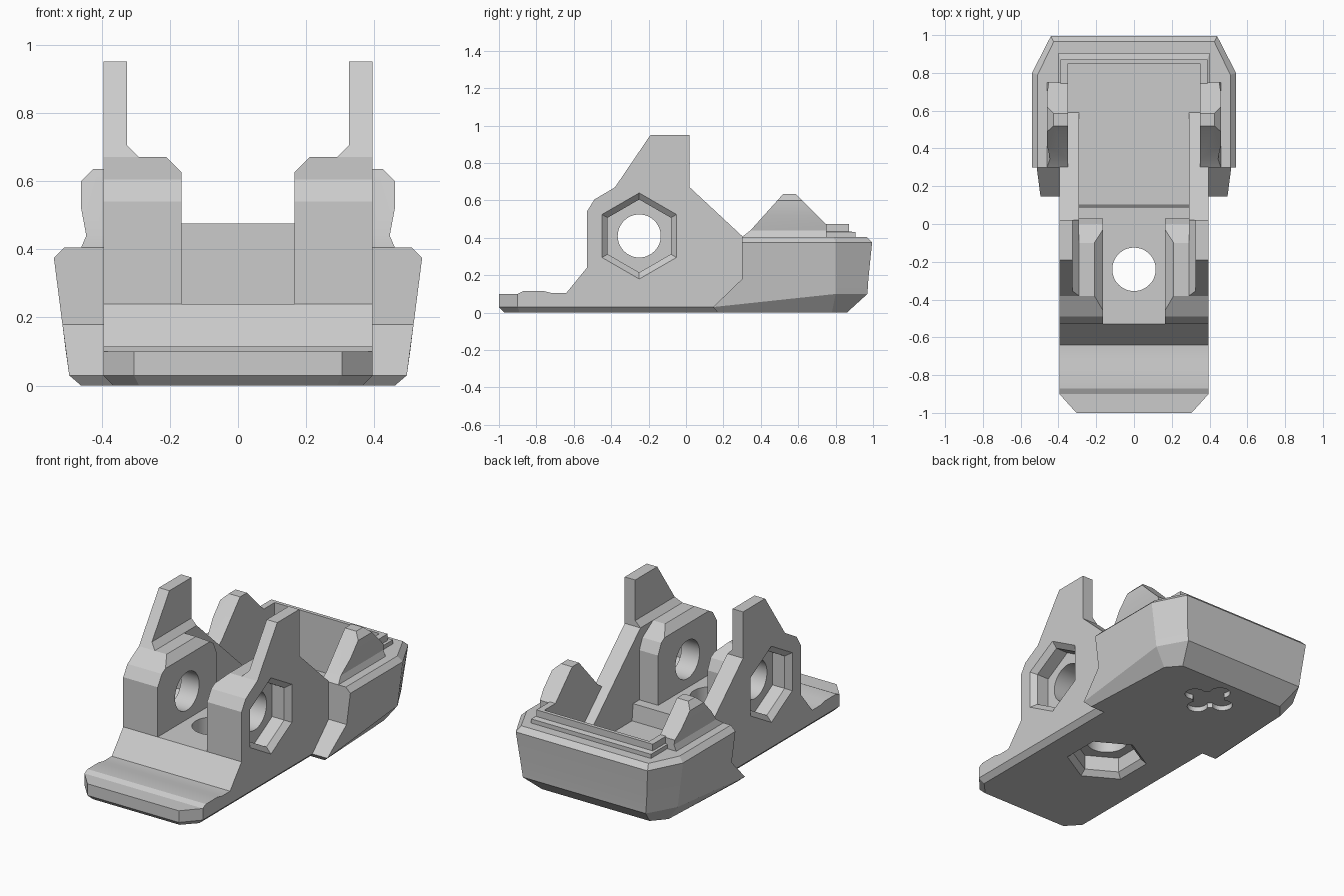
import bpy
import bmesh
from math import sin, cos, pi, radians

cube = bpy.data.objects.get("Cube")
if cube:
    bpy.data.objects.remove(cube, do_unlink=True)

GREY = (0.6, 0.6, 0.6, 1)
grey = bpy.data.materials.new("plain grey")
grey.use_nodes = True
grey.diffuse_color = GREY
grey.node_tree.nodes["Principled BSDF"].inputs["Base Color"].default_value = GREY


def loft(name, rings):
    """Closed solid through rings that have equal point counts."""
    bm = bmesh.new()
    vs = [[bm.verts.new(p) for p in ring] for ring in rings]
    n = len(vs[0])
    bm.faces.new(vs[0])
    bm.faces.new(vs[-1])
    for a, b in zip(vs, vs[1:]):
        for i in range(n):
            j = (i + 1) % n
            bm.faces.new((a[i], a[j], b[j], b[i]))
    bmesh.ops.recalc_face_normals(bm, faces=bm.faces)
    mesh = bpy.data.meshes.new(name)
    bm.to_mesh(mesh)
    bm.free()
    mesh.materials.append(grey)
    ob = bpy.data.objects.new(name, mesh)
    bpy.context.collection.objects.link(ob)
    return ob


def side_extrude(name, profile, x0, x1):
    return loft(name, [[(x, y, z) for y, z in profile] for x in (x0, x1)])


def front_extrude(name, section, y0, y1):
    return loft(name, [[(x, y, z) for x, z in section] for y in (y0, y1)])


def box(name, x, y0, y1, z0, z1):
    return front_extrude(name, [(-x, z0), (x, z0), (x, z1), (-x, z1)], y0, y1)


def round_x(name, stations, sides):
    """Solid along x about the cross bolt axis; stations are (x, radius)."""
    return loft(name, [[(x, -.25 + r * sin(2 * pi * i / sides),
                         .41 + r * cos(2 * pi * i / sides))
                        for i in range(sides)] for x, r in stations])


def round_z(name, stations, sides, cx=0, cy=-.24):
    return loft(name, [[(cx + r * sin(2 * pi * i / sides),
                         cy + r * cos(2 * pi * i / sides), z)
                        for i in range(sides)] for z, r in stations])


def boolean(ob, other, operation="DIFFERENCE", keep=False):
    mod = ob.modifiers.new("boolean", "BOOLEAN")
    mod.object = other
    mod.operation = operation
    mod.solver = "EXACT"
    bpy.context.view_layer.objects.active = ob
    bpy.ops.object.modifier_apply(modifier=mod.name)
    if not keep:
        bpy.data.objects.remove(other, do_unlink=True)
    return ob


def mirrored(points):
    """Complete a right-hand outline, given front to back."""
    return points + [(-p[0], *p[1:]) for p in reversed(points)]


parts = []

# Base with the front tongue, trimmed to a chamfered outline
base = side_extrude("base_body", [
    (-1.1, -.1), (-1.1, .1), (-.9, .1), (-.87, .115), (-.76, .115), (-.72, .105),
    (-.64, .105), (-.53, .24), (.09, .24), (.1, .14), (.35, .14), (.35, -.1)], -.5, .5)
low = mirrored([(.29, -.97), (.365, -.89), (.365, .4)])
full = mirrored([(.305, -1), (.395, -.9), (.395, .4)])
outline = loft("outline", [[(x, y, z) for x, y in ring]
                           for ring, z in ((low, 0), (full, .03), (full, .5))])
boolean(base, outline, "INTERSECT")
boolean(base, round_z("bolt_hole", [(-.1, .115), (.4, .115)], 48))
boolean(base, round_z("nut_pocket", [(-.03, .26), (.03, .195), (.12, .195)], 6))
parts.append(base)

# Cheeks: a thin outer plate with a fin, and a thick inner block
plate_side = [(-.53, .1), (-.53, .54), (-.49, .605), (-.38, .67), (-.19, .95),
              (.02, .95), (.02, .67), (.59, .14), (.59, .1)]
plate_front = [(.29, 0), (.395, 0), (.395, 1), (.325, 1), (.325, .705), (.29, .67)]
block_side = [(-.53, .2), (-.53, .54), (-.49, .605), (-.38, .67), (-.1, .67),
              (0, .605), (.03, .54), (.03, .2)]
block_front = [(.165, .1), (.33, .1), (.33, .8), (.29, .67), (.21, .67), (.165, .625)]
ear_side = [(.3, .36), (.3, .405), (.345, .44), (.52, .635), (.585, .635),
            (.75, .47), (.75, .36)]
ear_front = [(.35, .3), (.46, .3), (.46, .405), (.445, .44), (.46, .52), (.46, .6),
             (.39, .67), (.35, .67)]

for side, s in (("left", 1), ("right", -1)):
    cheek = []
    for part, profile, section in (("cheek_plate", plate_side, plate_front),
                                   ("cheek_block", block_side, block_front),
                                   ("tray_ear", ear_side, ear_front)):
        ob = side_extrude(f"{side}_{part}", profile, 0, s * .6)
        cut = front_extrude("section", [(s * x, z) for x, z in section], -1, 1)
        boolean(ob, cut, "INTERSECT")
        parts.append(ob)
        if part != "tray_ear":
            cheek.append(ob)
    # Cross bolt hole and hexagonal nut pocket
    hole = round_x("hole", [(s * .1, .115), (s * .5, .115)], 48)
    pocket = round_x("pocket", [(s * .285, .195), (s * .365, .195), (s * .425, .265)], 6)
    for ob in cheek + [base]:
        boolean(ob, hole, keep=True)
        boolean(ob, pocket, keep=True)
    for cutter in (hole, pocket):
        bpy.data.objects.remove(cutter, do_unlink=True)

# Rear tray with tapered sides and a hollow open to the front
tray = loft("rear_tray", [mirrored(r) for r in (
    [(.46, .17, 0), (.43, .78, 0), (.36, .86, 0)],
    [(.495, .145, .03), (.505, .8, .1), (.41, .97, .1)],
    [(.515, .3, .18), (.515, .8, .18), (.42, .975, .18)],
    [(.54, .3, .375), (.54, .8, .375), (.44, .995, .375)],
    [(.51, .3, .405), (.51, .79, .405), (.425, .965, .405)])])
boolean(tray, box("hollow", .35, -.2, .85, .14, .8))

# Four-lobed shallow recess underneath
for dx, dy, r in ((0, 0, .09), (.1, 0, .058), (-.1, 0, .058), (0, .1, .058), (0, -.1, .058)):
    boolean(tray, round_z("lobe", [(-.05, r), (.03, r)], 24, dx, .66 + dy))
parts.append(tray)

# Raised rim around the back of the tray
rim = loft("tray_rim", [[(-x, .73, z), (x, .73, z), (x, y, z), (-x, y, z)]
                        for x, y, z in ((.4, .905, .39), (.4, .905, .43),
                                        (.388, .872, .435), (.388, .872, .475))])
boolean(rim, box("hollow", .35, .5, .85, .1, .8))
parts.append(rim)

# Smooth only the round holes
bpy.ops.object.select_all(action="DESELECT")
for ob in parts:
    ob.select_set(True)
bpy.context.view_layer.objects.active = base
bpy.ops.object.shade_smooth_by_angle(angle=radians(16))
